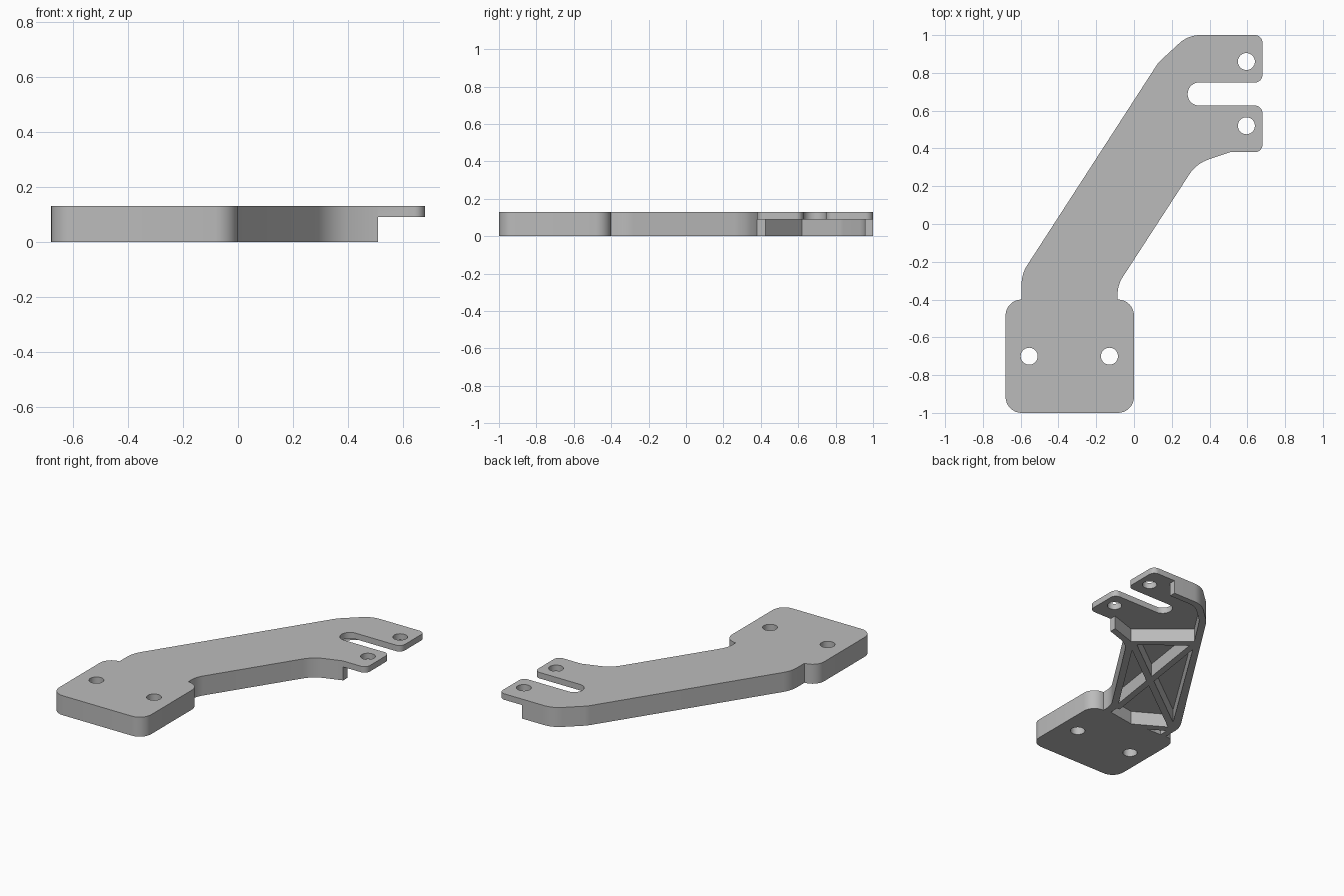
import bpy, bmesh, math
from mathutils import Vector

if "Cube" in bpy.data.objects:
    bpy.data.objects.remove(bpy.data.objects["Cube"], do_unlink=True)

TOP, FLOOR = 0.13, 0.09      # full height, underside of the top plate

grey = bpy.data.materials.new("plain_grey")
grey.use_nodes = True
grey.diffuse_color = (0.5, 0.5, 0.5, 1)
grey.node_tree.nodes["Principled BSDF"].inputs["Base Color"].default_value = (0.5, 0.5, 0.5, 1)


def rounded(corners, steps=8):
    """Turn (x, y, radius) corners into a polygon with arcs."""
    pts = []
    for i, (x, y, r) in enumerate(corners):
        p = Vector((x, y))
        if r == 0:
            pts.append(p)
            continue
        a = (Vector(corners[i - 1][:2]) - p).normalized()
        b = (Vector(corners[(i + 1) % len(corners)][:2]) - p).normalized()
        half = a.angle(b) / 2
        centre = p + (a + b).normalized() * r / math.sin(half)
        start = p + a * r / math.tan(half) - centre
        end = p + b * r / math.tan(half) - centre
        sweep = start.angle_signed(end)
        for k in range(steps + 1):
            t = -sweep * k / steps
            c, s = math.cos(t), math.sin(t)
            pts.append(centre + Vector((c * start.x - s * start.y, s * start.x + c * start.y)))
    return pts


def prism(name, pts, z0, z1):
    bm = bmesh.new()
    face = bm.faces.new([bm.verts.new((p[0], p[1], z0)) for p in pts])
    up = bmesh.ops.extrude_face_region(bm, geom=[face])["geom"]
    bmesh.ops.translate(bm, vec=(0, 0, z1 - z0), verts=[v for v in up if isinstance(v, bmesh.types.BMVert)])
    bmesh.ops.recalc_face_normals(bm, faces=bm.faces)
    mesh = bpy.data.meshes.new(name)
    bm.to_mesh(mesh)
    bm.free()
    mesh.materials.append(grey)
    ob = bpy.data.objects.new(name, mesh)
    bpy.context.collection.objects.link(ob)
    return ob


def activate(ob):
    bpy.ops.object.select_all(action='DESELECT')
    ob.select_set(True)
    bpy.context.view_layer.objects.active = ob


def cut(ob, pts, z0=-0.05, z1=FLOOR):
    cutter = prism("cutter", pts, z0, z1)
    cutter.hide_render = True
    mod = ob.modifiers.new("cut", 'BOOLEAN')
    mod.operation, mod.solver, mod.object = 'DIFFERENCE', 'EXACT', cutter
    activate(ob)
    bpy.ops.object.modifier_apply(modifier=mod.name)
    bpy.data.objects.remove(cutter, do_unlink=True)


# Bracket outline: mounting pad, slanted arm and forked end
bracket = prism("bracket_body", rounded([
    (-0.68, -1, 0.085), (0, -1, 0.085), (0, -0.4, 0.085), (-0.087, -0.4, 0),
    (-0.087, -0.323, 0.17), (0.33, 0.32, 0.2), (0.508, 0.38, 0),
    (0.68, 0.38, 0.04), (0.68, 0.627, 0.04), (0.284, 0.627, 0.06),
    (0.284, 0.749, 0.06), (0.68, 0.749, 0.04), (0.68, 1, 0.04),
    (0.287, 1, 0.16), (0.13, 0.856, 0.15), (-0.595, -0.264, 0.18),
    (-0.595, -0.4, 0), (-0.68, -0.4, 0.085)]), 0, TOP)

# Hollow under the fork, open towards the tabs
cut(bracket, rounded([
    (0.51, 0.3, 0), (0.8, 0.3, 0), (0.8, 1.1, 0), (0.51, 1.1, 0),
    (0.51, 0.957, 0), (0.305, 0.957, 0.12), (0.17, 0.835, 0.1),
    (0.03, 0.62, 0), (0.33, 0.365, 0), (0.51, 0.425, 0)]))

# Hollow under the arm and small corner pocket by the pad
upper_right, upper_left = Vector((0.29, 0.34)), Vector((0, 0.58))
lower_left, lower_right = Vector((-0.55, -0.29)), Vector((-0.135, -0.32))
cut(bracket, [upper_right, upper_left, lower_left, (-0.33, -0.42), (-0.14, -0.39), lower_right])
cut(bracket, [(-0.555, -0.345), (-0.555, -0.405), (-0.45, -0.405)])

# Screw holes
for x, y in [(-0.555, -0.7), (-0.13, -0.7), (0.595, 0.86), (0.595, 0.52)]:
    ring = [(x + 0.045 * math.cos(k * math.tau / 32), y + 0.045 * math.sin(k * math.tau / 32)) for k in range(32)]
    cut(bracket, ring, -0.05, TOP + 0.05)

# Crossed stiffening ribs inside the arm
for name, a, b in [("diagonal_rib_a", upper_right, lower_left), ("diagonal_rib_b", upper_left, lower_right)]:
    d = (b - a).normalized()
    side = Vector((-d.y, d.x)) * 0.022
    a, b = a - d * 0.01, b + d * 0.01
    prism(name, [a + side, b + side, b - side, a - side], 0, FLOOR + 0.01)

activate(bracket)
bpy.ops.object.shade_smooth_by_angle(angle=math.radians(30))
